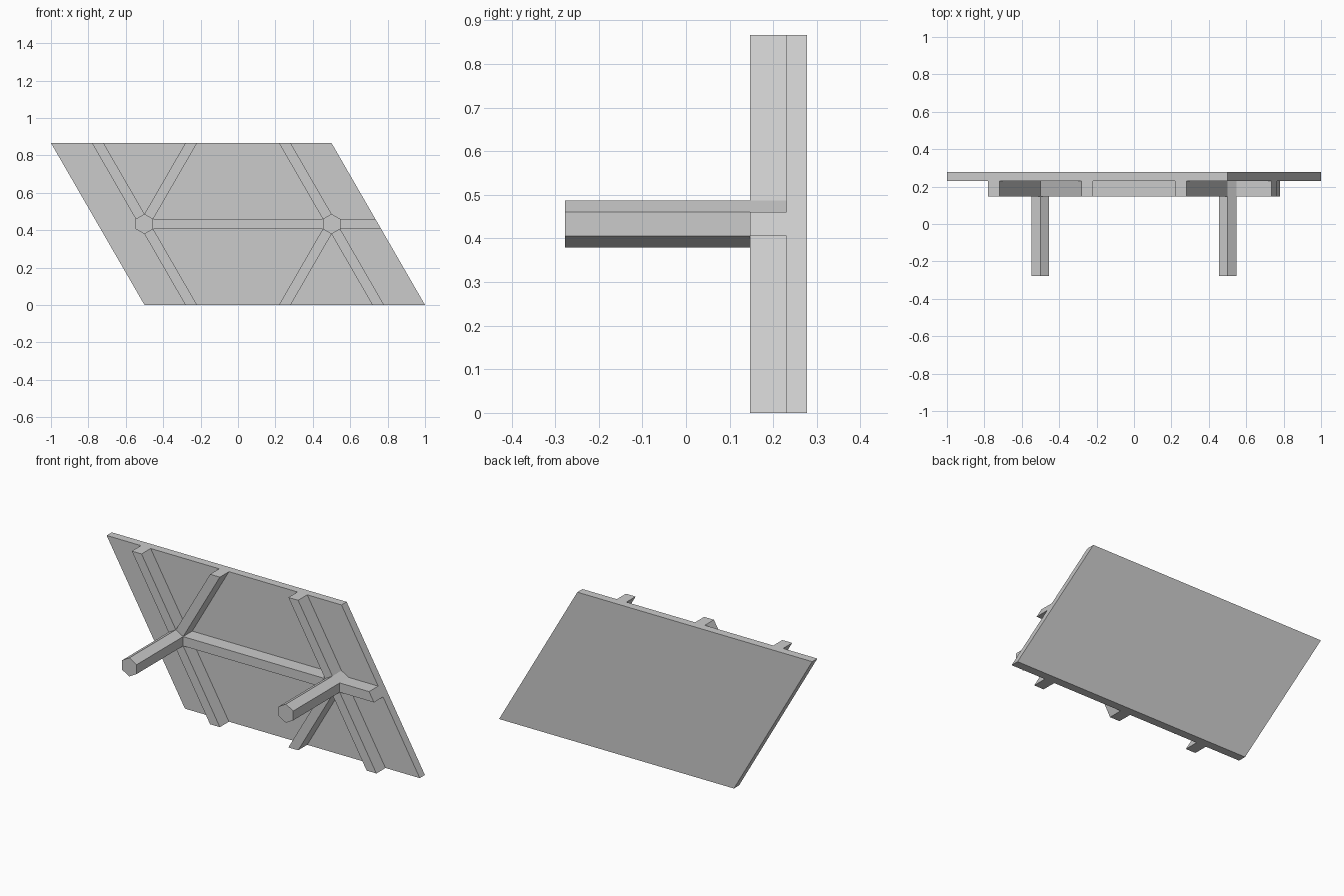
import bpy, bmesh, math
from mathutils import Vector

cube = bpy.data.objects.get("Cube")
if cube:
    bpy.data.objects.remove(cube)

grey = bpy.data.materials.new("plain_grey")
grey.use_nodes = True
colour = (0.6, 0.6, 0.6, 1)
grey.diffuse_color = colour
grey.node_tree.nodes["Principled BSDF"].inputs["Base Color"].default_value = colour

HEIGHT = math.sqrt(3) / 2
MID = HEIGHT / 2
HEX_RADIUS = 0.054
FRONT, RIB_FRONT, PANEL_FRONT, BACK = -0.277, 0.147, 0.23, 0.277


def prism(name, outline, y0, y1):
    """Extrude an (x, z) outline from y0 back to y1."""
    bm = bmesh.new()
    face = bm.faces.new([bm.verts.new((p[0], y0, p[1])) for p in outline])
    out = bmesh.ops.extrude_face_region(bm, geom=[face])
    moved = [v for v in out["geom"] if isinstance(v, bmesh.types.BMVert)]
    bmesh.ops.translate(bm, verts=moved, vec=(0, y1 - y0, 0))
    bmesh.ops.recalc_face_normals(bm, faces=bm.faces)
    mesh = bpy.data.meshes.new(name)
    bm.to_mesh(mesh)
    bm.free()
    mesh.materials.append(grey)
    obj = bpy.data.objects.new(name, mesh)
    bpy.context.collection.objects.link(obj)


def polar(degrees, radius):
    a = math.radians(degrees)
    return Vector((math.cos(a), math.sin(a))) * radius


def reach_edge(start, direction):
    """Follow a direction until it meets the panel outline."""
    distances = []
    for angle, offset in ((90, MID), (30, 0.75 * HEIGHT)):
        normal = polar(angle, 1)
        for sign in (1, -1):
            speed = sign * normal.dot(direction)
            if speed > 1e-6:
                gap = offset - sign * normal.dot(start - Vector((0, MID)))
                distances.append(gap / speed)
    return start + direction * min(distances)


# Slanted panel
prism("panel", [(-1, HEIGHT), (0.5, HEIGHT), (1, 0), (-0.5, 0)], PANEL_FRONT, BACK)

# Hexagonal posts, each with ribs running to the panel edges
for side, x, angles in (("right", -0.5, (60, 120, 300)),
                        ("left", 0.5, (0, 120, 240, 300))):
    centre = Vector((x, MID))
    hexagon = [centre + polar(30 + 60 * i, HEX_RADIUS) for i in range(6)]
    prism(side + "_post", hexagon, FRONT, PANEL_FRONT)
    for i, angle in enumerate(angles):
        a = centre + polar(angle - 30, HEX_RADIUS)
        b = centre + polar(angle + 30, HEX_RADIUS)
        d = polar(angle, 1)
        prism(f"{side}_rib_{i + 1}", [a, reach_edge(a, d), reach_edge(b, d), b],
              RIB_FRONT, PANEL_FRONT)

# Rib joining the two posts
inner, half = 0.5 - HEX_RADIUS * HEIGHT, HEX_RADIUS / 2
prism("joining_rib", [(-inner, MID - half), (inner, MID - half),
                      (inner, MID + half), (-inner, MID + half)],
      RIB_FRONT, PANEL_FRONT)
